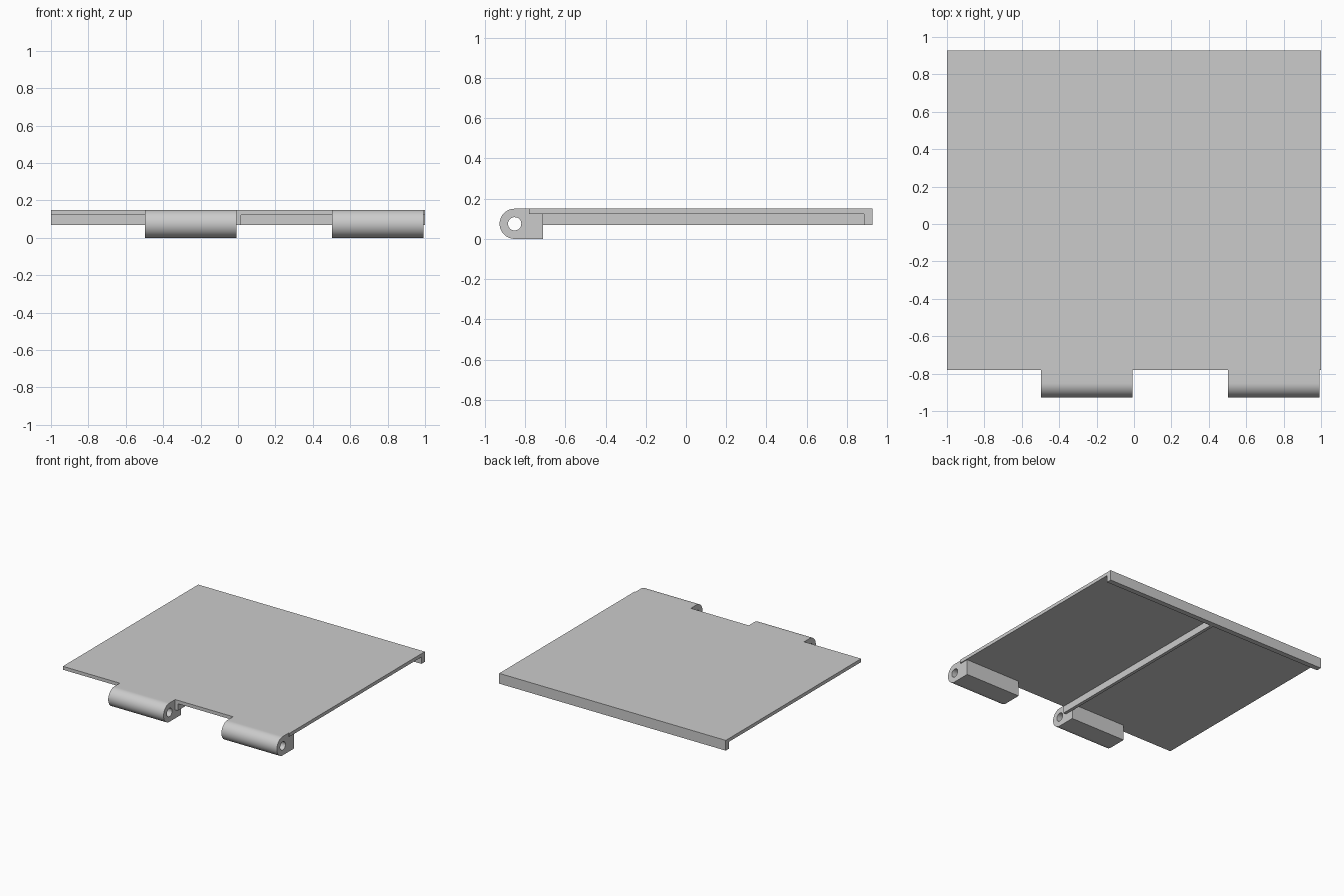
import bpy, bmesh
from math import sin, cos, pi, atan2, radians

cube = bpy.data.objects.get("Cube")
if cube:
    bpy.data.objects.remove(cube, do_unlink=True)

grey = bpy.data.materials.new("plain_grey")
grey.use_nodes = True
colour = (0.6, 0.6, 0.6, 1)
grey.diffuse_color = colour
grey.node_tree.nodes["Principled BSDF"].inputs["Base Color"].default_value = colour


def add_object(name, bm):
    bmesh.ops.recalc_face_normals(bm, faces=bm.faces[:])
    mesh = bpy.data.meshes.new(name)
    bm.to_mesh(mesh)
    bm.free()
    mesh.materials.append(grey)
    obj = bpy.data.objects.new(name, mesh)
    bpy.context.collection.objects.link(obj)
    return obj


def add_profile(name, points, x0, x1):
    """Extrude a closed y-z outline from x0 to x1."""
    bm = bmesh.new()
    face = bm.faces.new([bm.verts.new((x0, y, z)) for y, z in points])
    ext = bmesh.ops.extrude_face_region(bm, geom=[face])["geom"]
    verts = [v for v in ext if isinstance(v, bmesh.types.BMVert)]
    bmesh.ops.translate(bm, verts=verts, vec=(x1 - x0, 0, 0))
    return add_object(name, bm)


TOP, PLATE_LOW, LIP_LOW = 0.15, 0.123, 0.068
FRONT, LIP_FRONT, BACK = -0.78, 0.885, 0.927

# Flat panel with a downturned back lip
add_profile("panel_with_lip", [
    (FRONT, TOP), (BACK, TOP), (BACK, LIP_LOW), (LIP_FRONT, LIP_LOW),
    (LIP_FRONT, PLATE_LOW), (FRONT, PLATE_LOW)], -1, 1)

# Stiffening rib under the middle
add_profile("middle_rib", [
    (FRONT, PLATE_LOW), (LIP_FRONT, PLATE_LOW),
    (LIP_FRONT, LIP_LOW), (FRONT, LIP_LOW)], -0.01, 0.016)


def add_knuckle(name, x0, x1):
    """Rounded hinge block with a pin hole running through it."""
    cy, r, hole, reach = -0.852, 0.075, 0.033, 0.142
    steps, side = 32, 6
    outer = [(r * cos(a), r * sin(a))
             for a in (pi / 2 + pi * i / steps for i in range(steps + 1))]
    corners = [(0, -r), (reach, -r), (reach, r), (0, r)]
    for (ay, az), (by, bz) in zip(corners, corners[1:]):
        outer += [(ay + (by - ay) * i / side, az + (bz - az) * i / side)
                  for i in range(1, side + 1)]
    outer.pop()
    inner = [(hole * cos(a), hole * sin(a))
             for a in (atan2(z, y) for y, z in outer)]
    bm = bmesh.new()
    rings = [[bm.verts.new((x, cy + y, r + z)) for y, z in loop]
             for x, loop in ((x0, outer), (x1, outer), (x1, inner), (x0, inner))]
    n = len(outer)
    for ring, following in zip(rings, rings[1:] + rings[:1]):
        for i in range(n):
            j = (i + 1) % n
            bm.faces.new((ring[i], ring[j], following[j], following[i]))
    obj = add_object(name, bm)
    bpy.ops.object.select_all(action="DESELECT")
    obj.select_set(True)
    bpy.context.view_layer.objects.active = obj
    bpy.ops.object.shade_smooth_by_angle(angle=radians(30))


add_knuckle("right_hinge_knuckle", -0.497, -0.008)
add_knuckle("left_hinge_knuckle", 0.503, 0.992)
